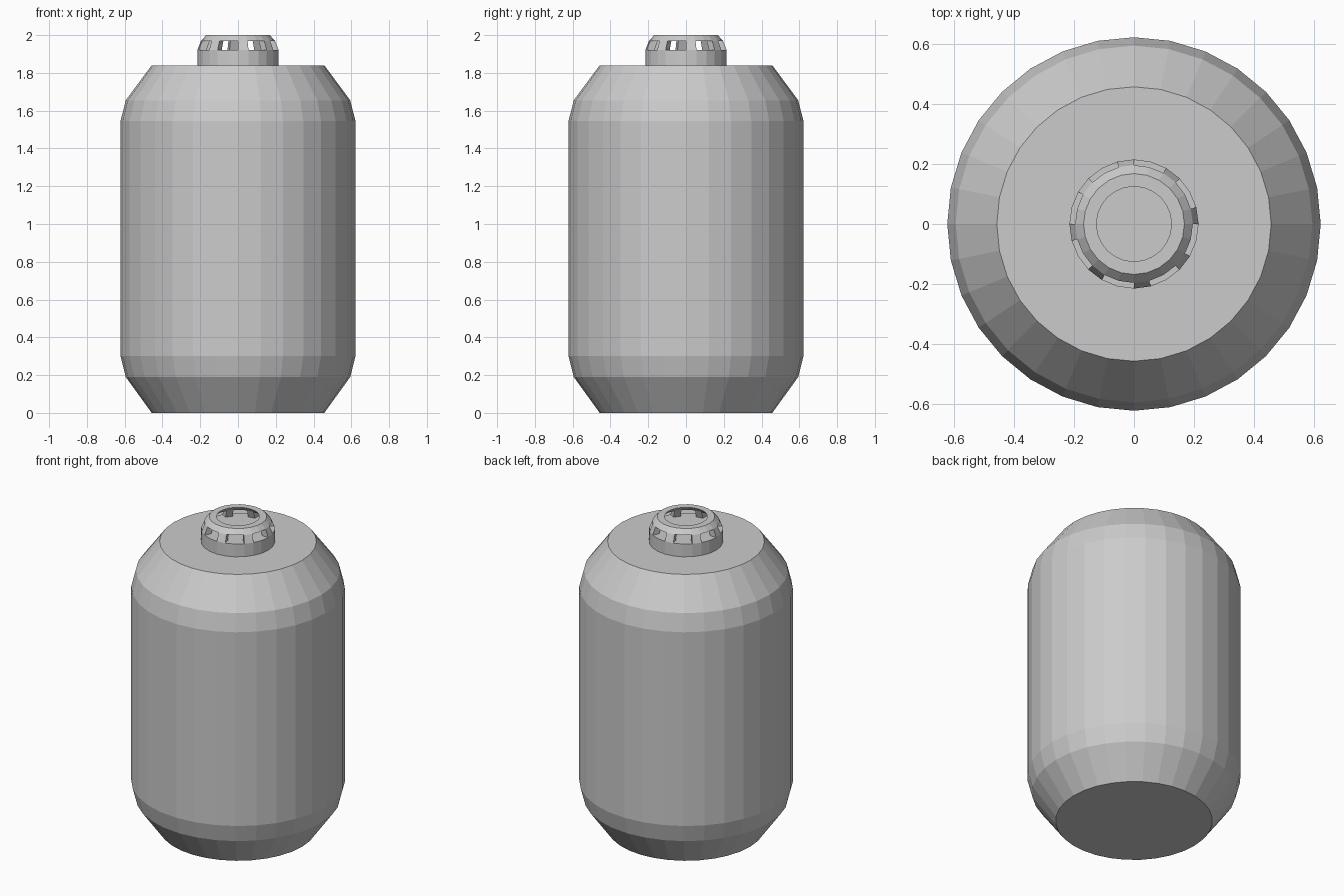
import bpy, bmesh
from math import cos, sin, tau

if "Cube" in bpy.data.objects:
    bpy.data.objects.remove(bpy.data.objects["Cube"])


def revolve(bm, profile, sides, first=0, count=None, closed=False):
    """Sweep an (r, z) profile around z, fully or over part of the turn."""
    full = count is None
    rings = sides if full else count + 1
    grid = []
    for i in range(rings):
        a = tau * (first + i) / sides
        grid.append([bm.verts.new((r * cos(a), r * sin(a), z)) for r, z in profile])
    n = len(profile)
    for i in range(sides if full else count):
        p, q = grid[i], grid[(i + 1) % rings]
        for j in range(n if closed else n - 1):
            k = (j + 1) % n
            bm.faces.new((p[j], q[j], q[k], p[k]))
    if full and not closed:
        bm.faces.new([g[0] for g in reversed(grid)])
        bm.faces.new([g[-1] for g in grid])
    if not full:
        bm.faces.new(grid[0])
        bm.faces.new(list(reversed(grid[-1])))


def finish(name, bm):
    bmesh.ops.recalc_face_normals(bm, faces=bm.faces)
    mesh = bpy.data.meshes.new(name)
    bm.to_mesh(mesh)
    bm.free()
    obj = bpy.data.objects.new(name, mesh)
    bpy.context.collection.objects.link(obj)


# Tank body
bm = bmesh.new()
revolve(bm, [(0.457, 0), (0.594, 0.19), (0.622, 0.30),
             (0.622, 1.545), (0.594, 1.655), (0.457, 1.84)], 32)
finish("tank_body", bm)

# Solid collar under the guard
bm = bmesh.new()
revolve(bm, [(0.215, 1.84), (0.215, 1.922)], 24)
finish("valve_collar", bm)

# Eight leaning posts, leaving windows two segments wide
bm = bmesh.new()
for k in range(8):
    revolve(bm, [(0.215, 1.922), (0.196, 1.97), (0.155, 1.97), (0.172, 1.922)],
            24, first=3 * k, count=1, closed=True)
finish("guard_posts", bm)

# Bevelled ring on top of the posts
bm = bmesh.new()
revolve(bm, [(0.196, 1.97), (0.168, 2.0), (0.125, 2.0), (0.155, 1.97)], 24, closed=True)
finish("guard_ring", bm)
